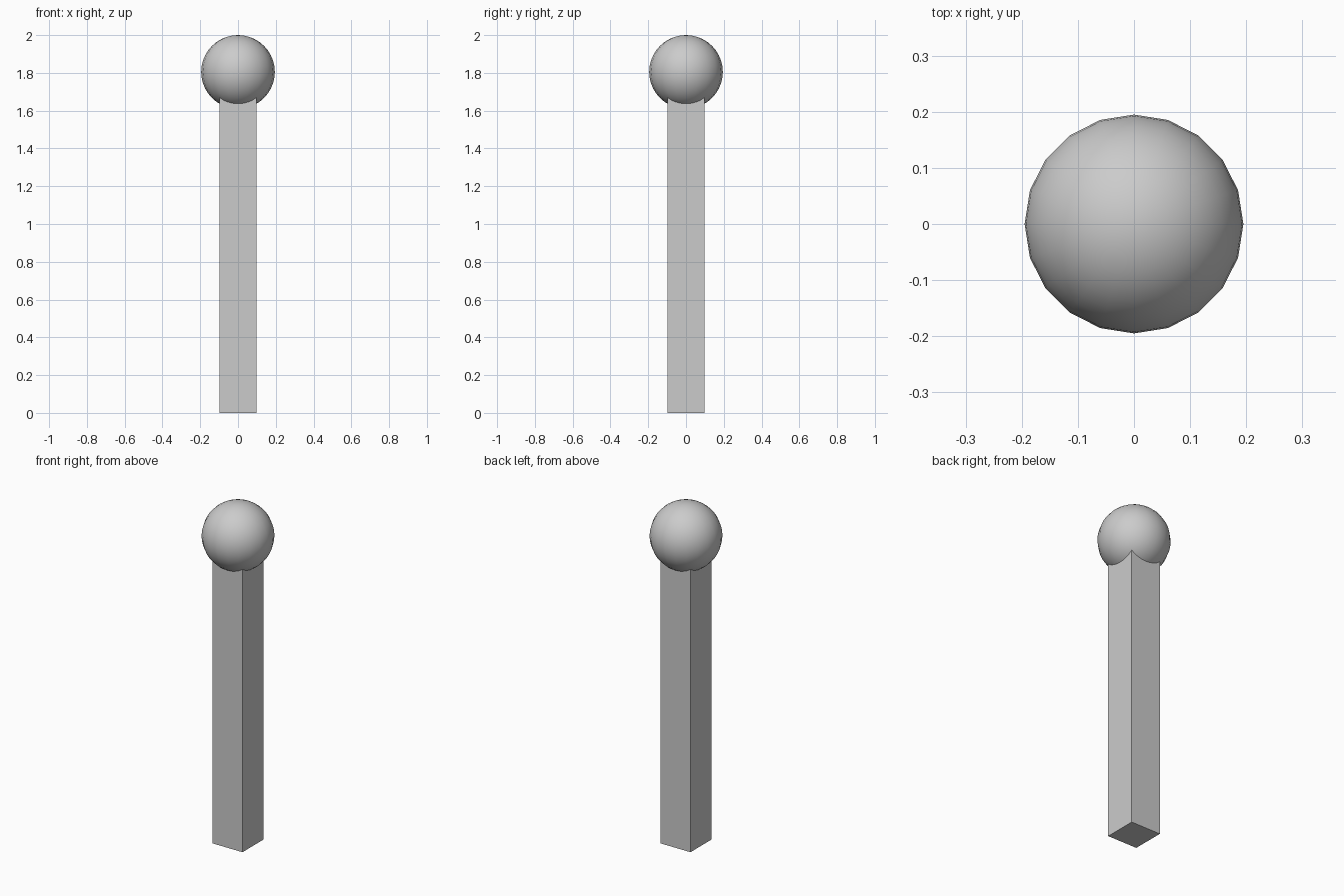
import bpy

if "Cube" in bpy.data.objects:
    bpy.data.objects.remove(bpy.data.objects["Cube"])

POST_WIDTH = 0.195
POST_HEIGHT = 1.756
BALL_RADIUS = 0.195

# Square post standing on the ground, its top hidden inside the ball
bpy.ops.mesh.primitive_cube_add(size=1, location=(0, 0, POST_HEIGHT / 2))
post = bpy.context.object
post.name = "post"
post.scale = (POST_WIDTH, POST_WIDTH, POST_HEIGHT)
bpy.ops.object.transform_apply(location=False, rotation=False, scale=True)

# Smooth ball finial on top
bpy.ops.mesh.primitive_uv_sphere_add(
    segments=20, ring_count=20, radius=BALL_RADIUS,
    location=(0, 0, 2 - BALL_RADIUS))
ball = bpy.context.object
ball.name = "ball_finial"
bpy.ops.object.shade_smooth()
